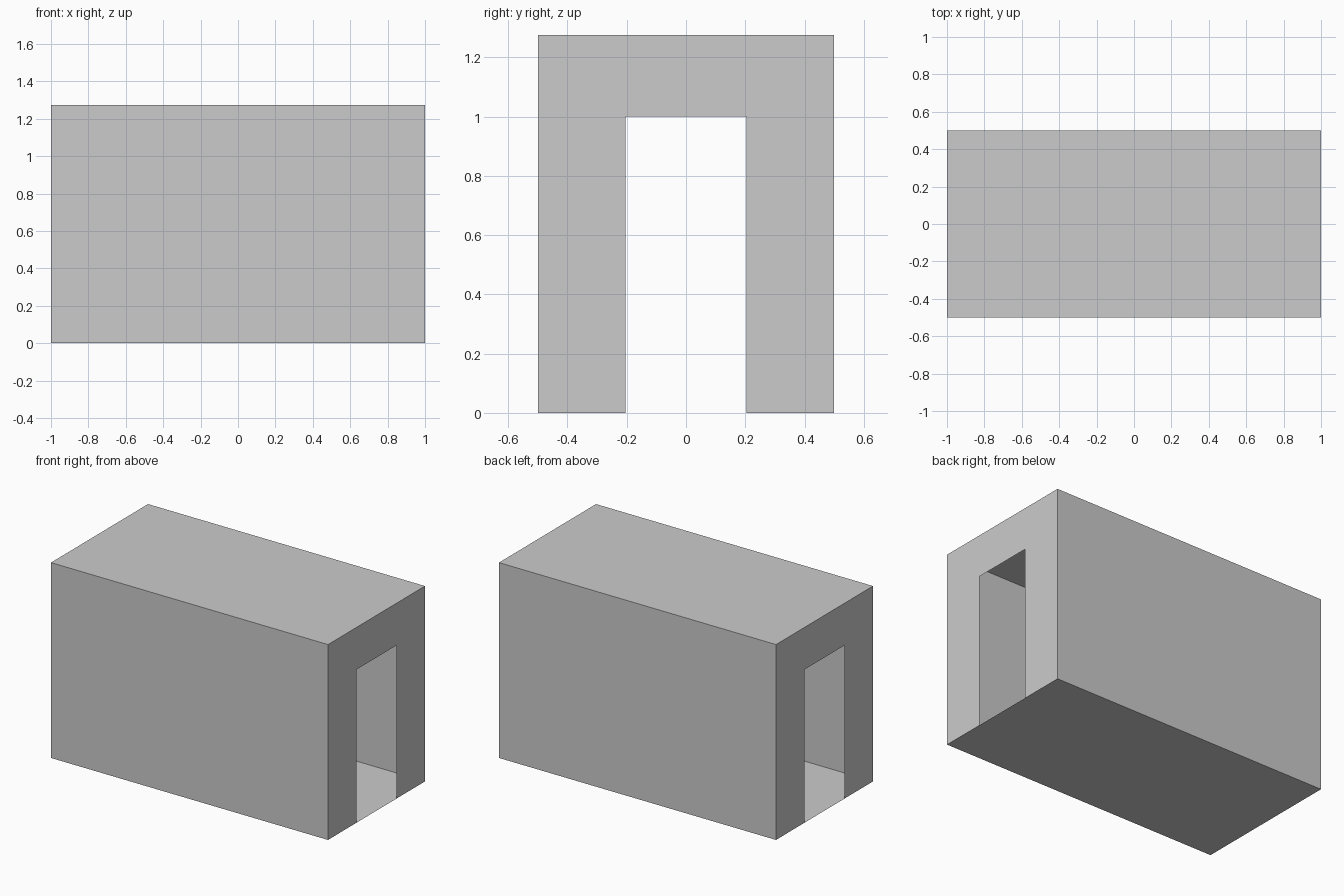
import bpy

if "Cube" in bpy.data.objects:
    bpy.data.objects.remove(bpy.data.objects["Cube"])

L, W, H = 1.0, 0.5, 1.275      # half length, half width, height
DW, DH = 0.205, 1.0            # door half width, door height


def panel(name, points):
    """Single flat sheet from an outline."""
    mesh = bpy.data.meshes.new(name)
    mesh.from_pydata(points, [], [range(len(points))])
    obj = bpy.data.objects.new(name, mesh)
    bpy.context.collection.objects.link(obj)
    return obj


# Floor (facing down) and roof (facing up)
corners = [(-L, -W), (L, -W), (L, W), (-L, W)]
panel("floor", [(x, y, 0) for x, y in reversed(corners)])
panel("roof", [(x, y, H) for x, y in corners])

# Long side walls, facing outward
for name, s in (("front_wall", 1), ("back_wall", -1)):
    panel(name, [(-s * L, -s * W, 0), (s * L, -s * W, 0),
                 (s * L, -s * W, H), (-s * L, -s * W, H)])

# End walls with a doorway cut into the outline
outline = [(-W, 0), (-DW, 0), (-DW, DH), (DW, DH),
           (DW, 0), (W, 0), (W, H), (-W, H)]
for name, s in (("right_door_wall", 1), ("left_door_wall", -1)):
    panel(name, [(s * L, s * y, z) for y, z in outline])
